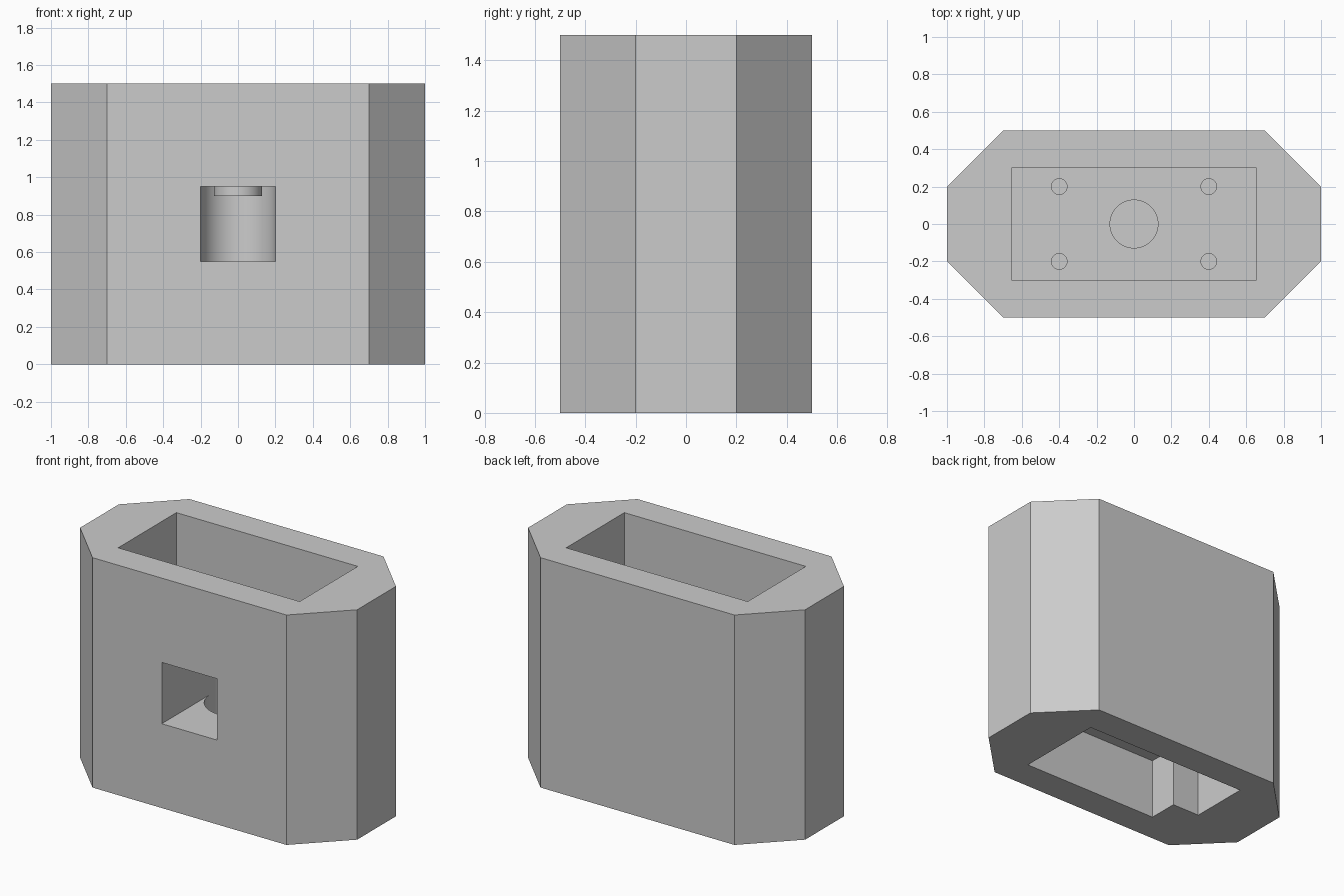
import bpy
import bmesh
import math

cube = bpy.data.objects.get("Cube")
if cube:
    bpy.data.objects.remove(cube, do_unlink=True)

grey = bpy.data.materials.new("plain grey")
grey.use_nodes = True
colour = (0.6, 0.6, 0.6, 1)
grey.diffuse_color = colour
grey.node_tree.nodes["Principled BSDF"].inputs["Base Color"].default_value = colour


def prism(name, outline, bottom, top):
    """Extrude a flat outline from height bottom to height top."""
    bm = bmesh.new()
    base = bm.faces.new([bm.verts.new((x, y, bottom)) for x, y in outline])
    made = bmesh.ops.extrude_face_region(bm, geom=[base])["geom"]
    for v in made:
        if isinstance(v, bmesh.types.BMVert):
            v.co.z = top
    bmesh.ops.recalc_face_normals(bm, faces=bm.faces)
    mesh = bpy.data.meshes.new(name)
    bm.to_mesh(mesh)
    bm.free()
    mesh.materials.append(grey)
    obj = bpy.data.objects.new(name, mesh)
    bpy.context.collection.objects.link(obj)
    return obj


def box(x0, x1, y0, y1):
    return [(x0, y0), (x1, y0), (x1, y1), (x0, y1)]


def circle(x, y, radius, sides=64):
    angles = [2 * math.pi * i / sides for i in range(sides)]
    return [(x + radius * math.cos(a), y + radius * math.sin(a)) for a in angles]


# Housing: a block with chamfered vertical corners
quarter = [(1, 0.2), (0.7, 0.5)]
half = quarter + [(-x, y) for x, y in reversed(quarter)]
housing = prism("housing", half + [(-x, -y) for x, y in half], 0, 1.5)


def cut(name, outline, bottom, top):
    cutter = prism(name, outline, bottom, top)
    cutter.hide_render = True
    mod = housing.modifiers.new(name, "BOOLEAN")
    mod.operation = "DIFFERENCE"
    mod.solver = "EXACT"
    mod.object = cutter
    bpy.context.view_layer.objects.active = housing
    bpy.ops.object.modifier_apply(modifier=name)
    bpy.data.objects.remove(cutter, do_unlink=True)


# Upper pocket, and lower pocket with one notched corner
floor, ceiling = 1.1, 0.4
cut("upper_pocket", box(-0.655, 0.655, -0.3, 0.3), floor, 1.6)
cut("lower_pocket", [(0.6, 0.3), (-0.6, 0.3), (-0.6, -0.1), (-0.4, -0.1),
                     (-0.4, -0.3), (0.6, -0.3)], -0.1, ceiling)

# Wide bore, front window opening into it, and narrow hole above
cut("bore", circle(0, 0, 0.2), ceiling - 0.1, 0.95)
cut("front_window", box(-0.2, 0.2, -0.6, 0), 0.55, 0.95)
cut("shaft_hole", circle(0, 0, 0.128), 0.9, floor + 0.1)

# Four blind screw holes in the upper pocket floor
for x in (-0.4, 0.4):
    for y in (-0.2, 0.2):
        cut("screw_hole", circle(x, y, 0.042, 32), floor - 0.2, floor + 0.1)

bpy.ops.object.select_all(action="DESELECT")
housing.select_set(True)
bpy.context.view_layer.objects.active = housing
bpy.ops.object.shade_smooth_by_angle(angle=math.radians(30))
